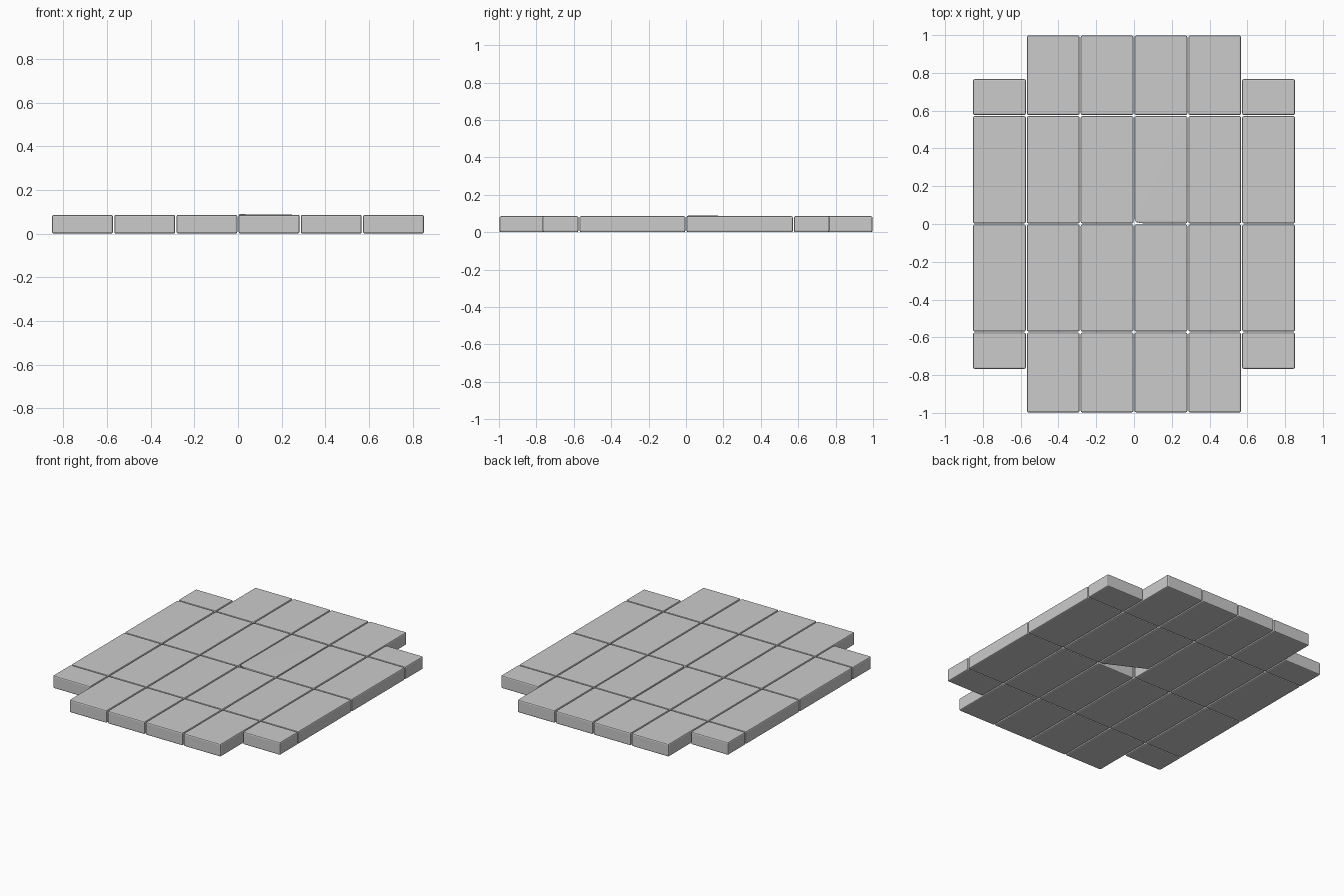
import bpy, bmesh
from mathutils import Vector

if "Cube" in bpy.data.objects:
    bpy.data.objects.remove(bpy.data.objects["Cube"])

H = 0.086      # tile thickness
GAP = 0.003    # half of the joint left around each tile


def tile(name, x0, x1, y0, y1, chipped=False):
    x0, x1, y0, y1 = x0 + GAP, x1 - GAP, y0 + GAP, y1 - GAP
    pts = [Vector((x, y, z)) for x in (x0, x1) for y in (y0, y1) for z in (0, H)]
    if chipped:
        # underside corner broken away, upper corner standing slightly proud
        pts[0].y += 0.14
        pts[1].z += 0.003
    bm = bmesh.new()
    for p in pts:
        bm.verts.new(p)
    bmesh.ops.convex_hull(bm, input=bm.verts)
    bmesh.ops.dissolve_limit(bm, angle_limit=0.01, verts=bm.verts, edges=bm.edges)
    bmesh.ops.recalc_face_normals(bm, faces=bm.faces)
    mesh = bpy.data.meshes.new(name)
    bm.to_mesh(mesh)
    bm.free()
    ob = bpy.data.objects.new(name, mesh)
    bpy.context.collection.objects.link(ob)
    # softly worn edges
    bev = ob.modifiers.new("worn_edges", 'BEVEL')
    bev.width = 0.008
    bev.segments = 2
    bev.limit_method = 'ANGLE'
    bev.angle_limit = 0.5


# six columns of four slabs, with shorter end slabs in the outer columns
W = 0.285
for c in range(6):
    x0 = (c - 3) * W
    end = 0.77 if c in (0, 5) else 1.0
    ys = [-end, -0.572, 0.0, 0.574, end]
    for r in range(4):
        tile(f"paving_slab_{c + 1}_{r + 1}", x0, x0 + W, ys[r], ys[r + 1],
             chipped=(c == 3 and r == 2))
